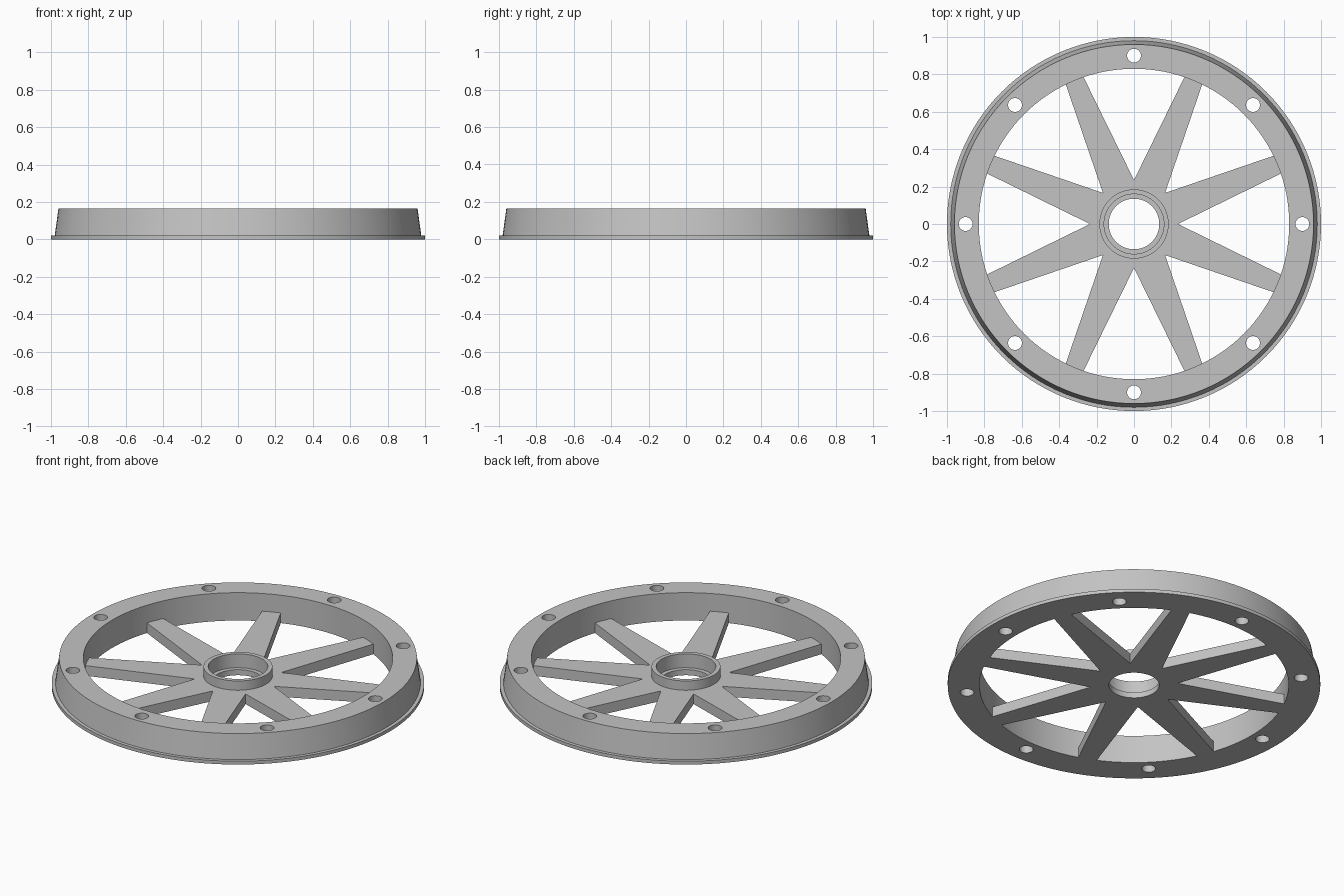
import bpy, bmesh
from math import sin, cos, pi, radians

cube = bpy.data.objects.get("Cube")
if cube:
    bpy.data.objects.remove(cube, do_unlink=True)

SPOKES = 8
WEB_TOP = 0.06

grey = bpy.data.materials.new("light_grey")
grey.use_nodes = True
colour = (0.55, 0.55, 0.55, 1)
grey.diffuse_color = colour
grey.node_tree.nodes["Principled BSDF"].inputs["Base Color"].default_value = colour


def polar(r, a, z=0.0):
    return (r * cos(a), r * sin(a), z)


def finish(name, bm):
    """Turn a bmesh into a named grey object."""
    bmesh.ops.recalc_face_normals(bm, faces=bm.faces)
    mesh = bpy.data.meshes.new(name)
    bm.to_mesh(mesh)
    bm.free()
    mesh.materials.append(grey)
    obj = bpy.data.objects.new(name, mesh)
    bpy.context.collection.objects.link(obj)
    return obj


def lathe(name, profile, segments=128):
    """Revolve a closed (radius, height) profile about z."""
    bm = bmesh.new()
    rings = [[bm.verts.new(polar(r, 2 * pi * i / segments, z)) for r, z in profile]
             for i in range(segments)]
    n = len(profile)
    for i in range(segments):
        a, b = rings[i], rings[(i + 1) % segments]
        for j in range(n):
            k = (j + 1) % n
            bm.faces.new((a[j], b[j], b[k], a[k]))
    return finish(name, bm)


def prism(name, outlines, z0, z1):
    """Extrude one or more flat outlines between two heights."""
    bm = bmesh.new()
    for outline in outlines:
        low = [bm.verts.new((x, y, z0)) for x, y, _ in outline]
        high = [bm.verts.new((x, y, z1)) for x, y, _ in outline]
        bm.faces.new(low[::-1])
        bm.faces.new(high)
        n = len(low)
        for i in range(n):
            j = (i + 1) % n
            bm.faces.new((low[i], low[j], high[j], high[i]))
    return finish(name, bm)


def circle(r, cx=0.0, cy=0.0, n=32):
    return [(cx + r * cos(2 * pi * i / n), cy + r * sin(2 * pi * i / n), 0) for i in range(n)]


def cut(obj, cutter):
    """Subtract the cutter, then discard it."""
    cutter.hide_render = True
    mod = obj.modifiers.new("cut", "BOOLEAN")
    mod.operation = "DIFFERENCE"
    mod.solver = "EXACT"
    mod.object = cutter
    bpy.context.view_layer.objects.active = obj
    bpy.ops.object.modifier_apply(modifier=mod.name)
    bpy.data.objects.remove(cutter, do_unlink=True)


# Tapered rim with a thin flange at its foot
rim = lathe("rim", [(0.83, 0), (1.0, 0), (1.0, 0.02), (0.98, 0.02),
                    (0.96, 0.165), (0.83, 0.165)])

# Bolt holes through the rim, between the spokes
hole_centres = [polar(0.9, 2 * pi * i / SPOKES) for i in range(SPOKES)]
cut(rim, prism("hole_cutter", [circle(0.037, x, y) for x, y, _ in hole_centres], -0.1, 0.3))

# Hub with a stepped bore
hub = lathe("hub", [(0.135, 0), (0.185, 0), (0.185, 0.115), (0.16, 0.115),
                    (0.16, 0.033), (0.135, 0.033)], 96)

# Star-shaped web of tapered spokes, ends buried in the rim
half_tip = radians(3.5)
star = []
for i in range(SPOKES):
    mid = 2 * pi * (i + 0.5) / SPOKES
    star += [polar(0.235, mid - pi / SPOKES),
             polar(0.836, mid - half_tip), polar(0.836, mid + half_tip)]
web = prism("spoke_web", [star], 0, WEB_TOP)
cut(web, prism("hub_cutter", [circle(0.175, n=96)], -0.1, 0.3))

# Smooth round walls, sharp corners
bpy.ops.object.select_all(action="DESELECT")
for obj in (rim, hub, web):
    obj.select_set(True)
bpy.context.view_layer.objects.active = rim
bpy.ops.object.shade_smooth_by_angle(angle=radians(30))
